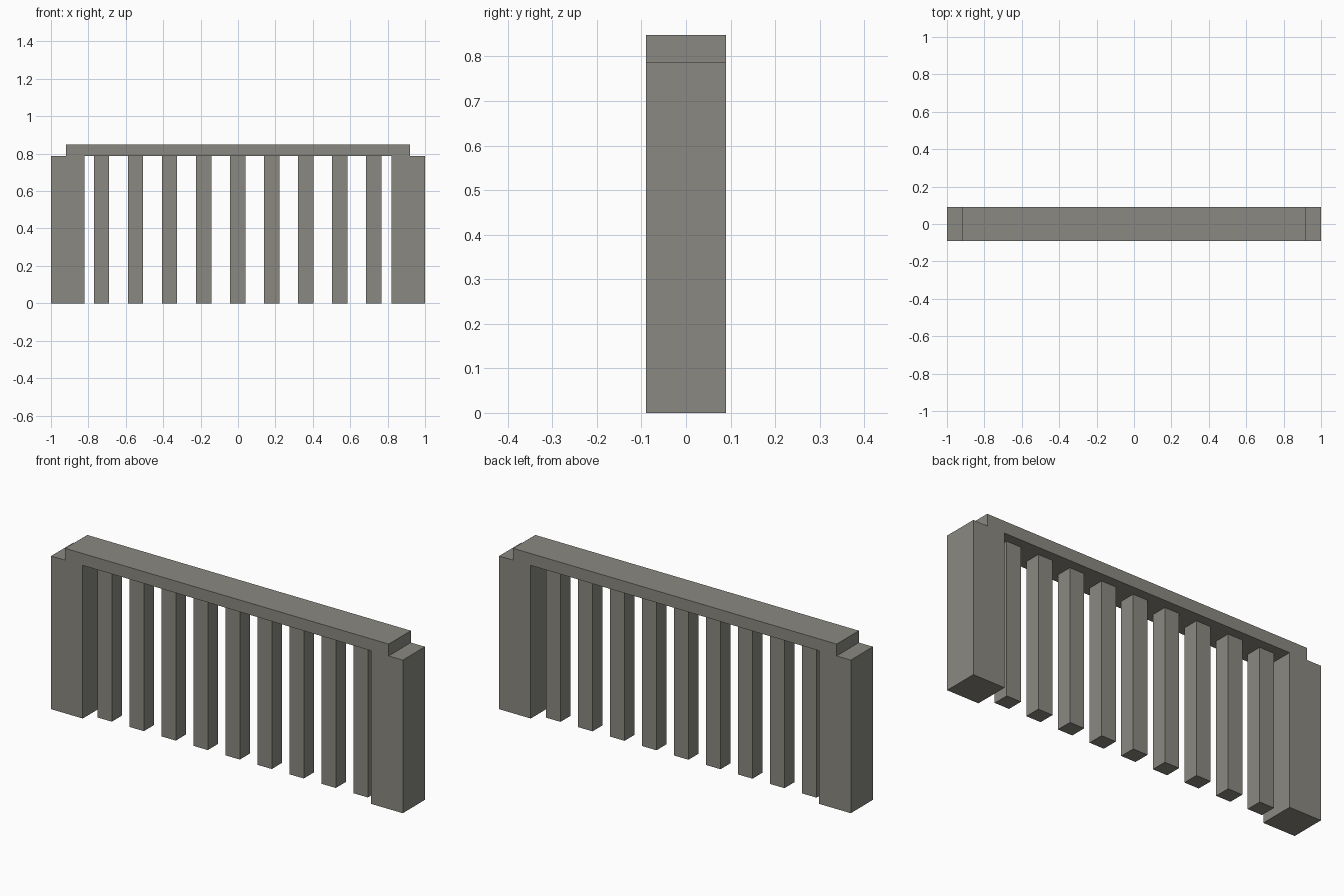
import bpy
import bmesh

cube = bpy.data.objects.get("Cube")
if cube:
    bpy.data.objects.remove(cube, do_unlink=True)

HALF_DEPTH = 0.09
POST_TOP = 0.787
TOP = 0.848
RAIL_END = 0.92
POST_INNER = 0.82

stone = bpy.data.materials.new("warm grey stone")
stone.use_nodes = True
colour = (0.254, 0.25, 0.22, 1)
stone.diffuse_color = colour
stone.node_tree.nodes["Principled BSDF"].inputs["Base Color"].default_value = colour


def extrude_profile(name, points, half_depth):
    """Extrude an x-z outline along y, centred on y = 0."""
    bm = bmesh.new()
    face = bm.faces.new([bm.verts.new((x, -half_depth, z)) for x, z in points])
    result = bmesh.ops.extrude_face_region(bm, geom=[face])
    moved = [v for v in result["geom"] if isinstance(v, bmesh.types.BMVert)]
    bmesh.ops.translate(bm, verts=moved, vec=(0, 2 * half_depth, 0))
    bmesh.ops.recalc_face_normals(bm, faces=bm.faces)
    mesh = bpy.data.meshes.new(name)
    bm.to_mesh(mesh)
    bm.free()
    mesh.materials.append(stone)
    obj = bpy.data.objects.new(name, mesh)
    bpy.context.collection.objects.link(obj)
    return obj


# Frame: two end posts joined by the stepped top rail
half = [(POST_INNER, POST_TOP), (POST_INNER, 0), (1, 0),
        (1, POST_TOP), (RAIL_END, POST_TOP), (RAIL_END, TOP)]
outline = half + [(-x, z) for x, z in reversed(half)]
extrude_profile("frame", outline, HALF_DEPTH)

# Nine evenly spaced square bars under the rail
BAR_HALF = 0.041
SPACING = 0.182
for i in range(9):
    x = (i - 4) * SPACING - 0.002
    extrude_profile(f"bar_{i + 1}",
                    [(x - BAR_HALF, 0), (x + BAR_HALF, 0),
                     (x + BAR_HALF, POST_TOP), (x - BAR_HALF, POST_TOP)],
                    BAR_HALF)
